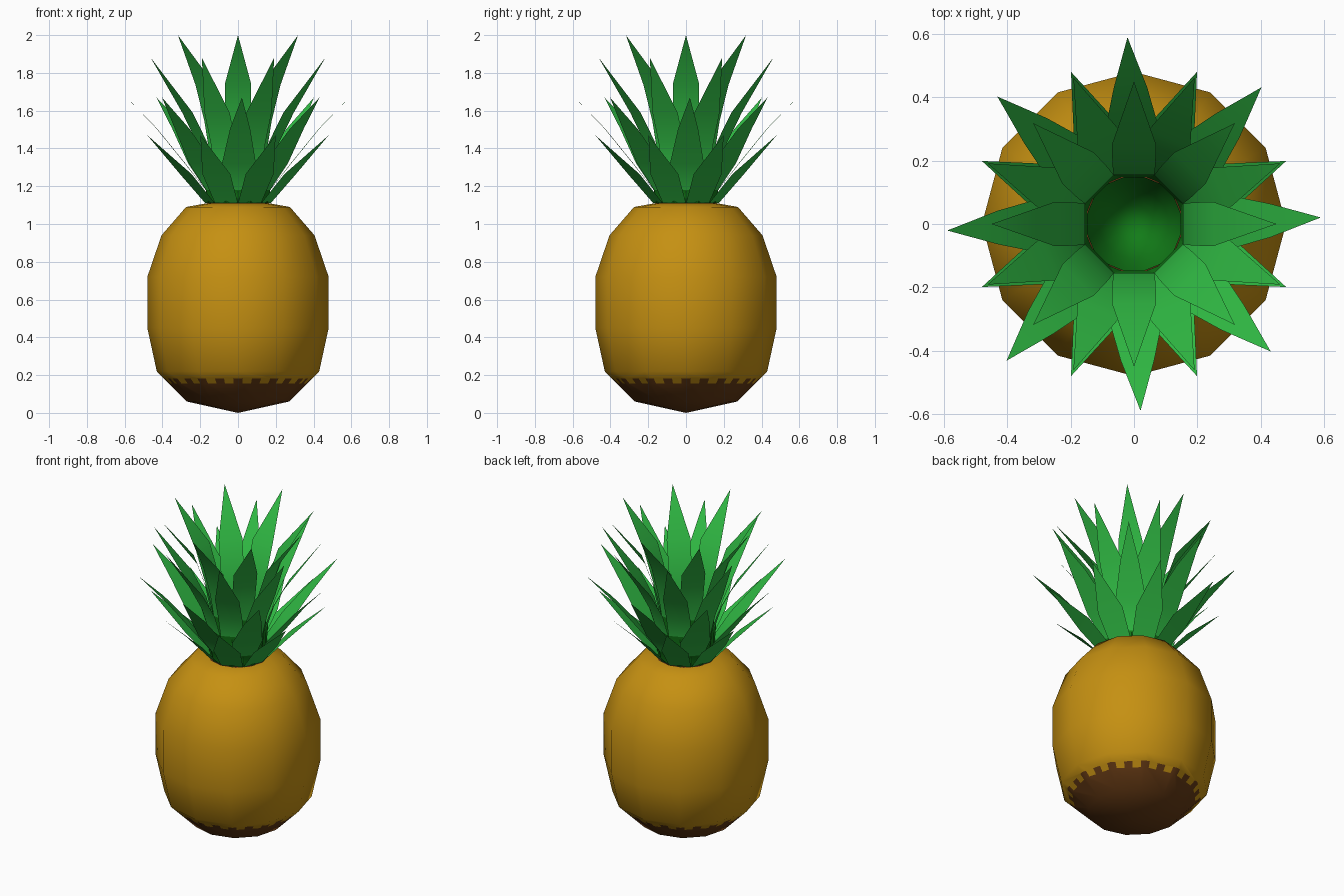
import bpy, bmesh, math
from mathutils import Vector

if "Cube" in bpy.data.objects:
    bpy.data.objects.remove(bpy.data.objects["Cube"])


def material(name, rgb):
    m = bpy.data.materials.new(name)
    m.diffuse_color = (*rgb, 1)
    m.use_nodes = True
    m.node_tree.nodes["Principled BSDF"].inputs["Base Color"].default_value = m.diffuse_color
    return m


YELLOW = material("golden_rind", (0.56, 0.28, 0.006))
BROWN = material("brown_base", (0.13, 0.042, 0.007))
GREEN = material("leaf_green", (0.03, 0.50, 0.058))
DARK = material("deep_green", (0.006, 0.20, 0.009))


def finish(name, bm, mats):
    me = bpy.data.meshes.new(name)
    for f in bm.faces:
        f.smooth = True
    bm.to_mesh(me)
    bm.free()
    for m in mats:
        me.materials.append(m)
    ob = bpy.data.objects.new(name, me)
    bpy.context.collection.objects.link(ob)
    return ob


def lathe(profile, n, turn=0.0):
    """Revolve (radius, z) pairs; radius 0 makes a pole."""
    bm = bmesh.new()
    rings = []
    for r, z in profile:
        if r == 0:
            rings.append([bm.verts.new((0, 0, z))] * n)
        else:
            rings.append([bm.verts.new((r * math.cos(turn + math.tau * i / n),
                                        r * math.sin(turn + math.tau * i / n), z))
                          for i in range(n)])
    for a, b in zip(rings, rings[1:]):
        for i in range(n):
            j = (i + 1) % n
            quad = list(dict.fromkeys((a[i], a[j], b[j], b[i])))
            bm.faces.new(quad)
    return bm


# Fruit body: twelve-sided barrel with a pointed underside
bm = lathe([(0, 0), (0.27, 0.06), (0.43, 0.22), (0.48, 0.45), (0.48, 0.72),
            (0.405, 0.94), (0.275, 1.09), (0.175, 1.108), (0.15, 1.112), (0, 1.115)], 12)
LOW, HIGH = 0.155, 0.183
for z in (LOW, HIGH):
    bmesh.ops.bisect_plane(bm, geom=bm.verts[:] + bm.edges[:] + bm.faces[:],
                           plane_co=(0, 0, z), plane_no=(0, 0, 1))


def in_band(f):
    return LOW < f.calc_center_median().z < HIGH


# Cut the band into narrow sectors for the scalloped brown edge
for k in range(24):
    a = math.tau * (k + 0.5) / 48
    band = [f for f in bm.faces if in_band(f)]
    geom = set(band)
    for f in band:
        geom.update(f.edges)
        geom.update(f.verts)
    bmesh.ops.bisect_plane(bm, geom=list(geom), plane_co=(0, 0, 0),
                           plane_no=(-math.sin(a), math.cos(a), 0))
for f in bm.faces:
    c = f.calc_center_median()
    sector = round(math.atan2(c.y, c.x) / math.tau * 48)
    brown = c.z < LOW or c.z > 1.105 or (in_band(f) and sector % 2 == 0)
    f.material_index = 1 if brown else 0
finish("fruit_body", bm, [YELLOW, BROWN])


# Crown: four rings of eight thin leaves
def leaf_ring(name, rows, start, dark_below, skew=0.0):
    """rows: (radius, z, half width) from base to tip."""
    bm = bmesh.new()
    for k in range(8):
        a = math.radians(start + 45 * k)
        prev = None
        for i, (r, z, w) in enumerate(rows):
            b = a + math.radians(skew) * i / (len(rows) - 1)
            out = Vector((math.cos(b), math.sin(b), 0))
            side = Vector((-math.sin(b), math.cos(b), 0))
            c = out * r + Vector((0, 0, z))
            row = [bm.verts.new(c + side * s * w) for s in ((-1, 1) if w else (0,))]
            if prev:
                f = bm.faces.new(prev + row[::-1])
                f.material_index = int(f.calc_center_median().z < dark_below)
            prev = row
    return finish(name, bm, [GREEN, DARK])


leaf_ring("inner_leaves", [(0.148, 1.11, 0.061), (0.155, 1.40, 0.064),
                           (0.185, 1.55, 0.068), (0.25, 1.74, 0.07), (0.45, 2.0, 0)], 0, 1.38)
leaf_ring("upper_leaves", [(0.152, 1.11, 0.063), (0.165, 1.30, 0.067),
                           (0.205, 1.43, 0.072), (0.29, 1.59, 0.072), (0.50, 1.88, 0)], 22.5, 1.28)
leaf_ring("middle_leaves", [(0.156, 1.11, 0.065), (0.17, 1.18, 0.07),
                            (0.28, 1.32, 0.09), (0.43, 1.505, 0.053), (0.59, 1.67, 0)], 0, 1.17, 2)
leaf_ring("lower_leaves", [(0.16, 1.11, 0.066), (0.30, 1.265, 0.08),
                           (0.52, 1.47, 0)], 22.5, 0)

# Dark hollow at the heart of the crown
bm = lathe([(0, 1.14), (0.06, 1.17), (0.11, 1.24), (0.152, 1.38)], 16, math.tau / 32)
finish("crown_heart", bm, [DARK])
